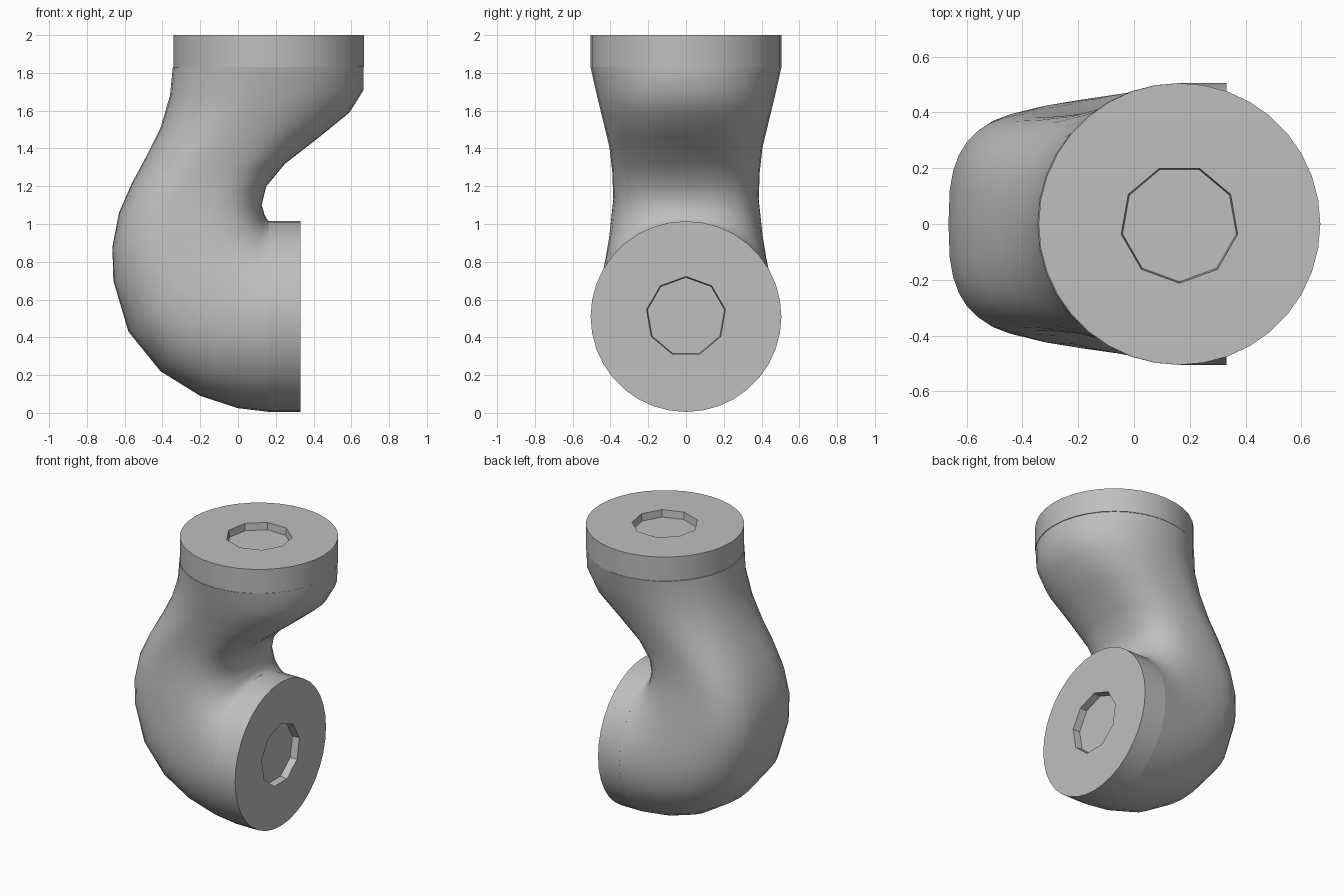
import bpy, bmesh
from math import sin, cos, pi, radians, copysign
from mathutils import Matrix, Vector

cube = bpy.data.objects.get("Cube")
if cube:
    bpy.data.objects.remove(cube, do_unlink=True)

grey = bpy.data.materials.new("plain grey")
grey.use_nodes = True
colour = (0.52, 0.52, 0.52, 1)
grey.diffuse_color = colour
grey.node_tree.nodes["Principled BSDF"].inputs["Base Color"].default_value = colour


def finish(bm, name, angle):
    bmesh.ops.recalc_face_normals(bm, faces=bm.faces)
    mesh = bpy.data.meshes.new(name)
    bm.to_mesh(mesh)
    bm.free()
    obj = bpy.data.objects.new(name, mesh)
    bpy.context.collection.objects.link(obj)
    mesh.materials.append(grey)
    bpy.ops.object.select_all(action='DESELECT')
    obj.select_set(True)
    bpy.context.view_layer.objects.active = obj
    bpy.ops.object.shade_smooth_by_angle(angle=radians(angle))
    return obj


def loft(bm, rings):
    for a, b in zip(rings, rings[1:]):
        n = len(a)
        for i in range(n):
            j = (i + 1) % n
            bm.faces.new((a[i], a[j], b[j], b[i]))


def superellipse(t, n):
    c, s = cos(t), sin(t)
    return (copysign(abs(c) ** (2 / n), c), copysign(abs(s) ** (2 / n), s))


# Curved arm: outer edge (x, z), inner edge (x, z), half width, squareness
sections = [
    (-.345, 1.83, .665, 1.83, .505, 2),
    (-.36, 1.68, .665, 1.71, .475, 2.1),
    (-.41, 1.51, .59, 1.59, .44, 2.3),
    (-.49, 1.35, .43, 1.46, .405, 2.5),
    (-.56, 1.22, .25, 1.32, .39, 2.7),
    (-.63, 1.06, .15, 1.2, .385, 2.9),
    (-.665, .88, .125, 1.1, .4, 2.9),
    (-.66, .7, .135, 1.07, .41, 2.8),
    (-.58, .43, .14, 1.05, .43, 2.6),
    (-.41, .22, .145, 1.04, .45, 2.4),
    (-.2, .09, .15, 1.03, .47, 2.2),
    (0, .025, .158, 1.02, .49, 2.05),
    (.165, .005, .165, 1.015, .505, 2),
]
SIDES = 36
bm = bmesh.new()
rings = []
for ox, oz, ix, iz, half, power in sections:
    outer, inner = Vector((ox, 0, oz)), Vector((ix, 0, iz))
    mid, axis = (outer + inner) / 2, (outer - inner) / 2
    ring = []
    for k in range(SIDES):
        u, v = superellipse(2 * pi * k / SIDES, power)
        ring.append(bm.verts.new(mid + axis * u + Vector((0, half * v, 0))))
    rings.append(ring)
loft(bm, rings)
bm.faces.new(rings[0])
bm.faces.new(rings[-1])
finish(bm, "curved_arm", 45)


# Joint flange: disc with a nine-sided recess in its outer face
def flange(name, matrix, turn):
    bm = bmesh.new()

    def circle(radius, z, n, start=0):
        return [bm.verts.new((radius * cos(start + 2 * pi * k / n),
                              radius * sin(start + 2 * pi * k / n), z))
                for k in range(n)]

    back, rim = circle(.505, 0, SIDES), circle(.505, .168, SIDES)
    mouth, floor = circle(.212, .168, 9, turn), circle(.207, .118, 9, turn)
    loft(bm, [back, rim])
    loft(bm, [mouth, floor])
    bm.faces.new(back)
    bm.faces.new(floor)
    edges = [bm.edges.get((loop[i - 1], loop[i]))
             for loop in (rim, mouth) for i in range(len(loop))]
    bmesh.ops.bridge_loops(bm, edges=edges)
    bmesh.ops.transform(bm, matrix=matrix, verts=bm.verts)
    finish(bm, name, 30)


flange("top_flange", Matrix.Translation((.163, 0, 1.832)), -pi / 2)
flange("side_flange",
       Matrix.Translation((.163, 0, .51)) @ Matrix.Rotation(pi / 2, 4, 'Y'), pi)
